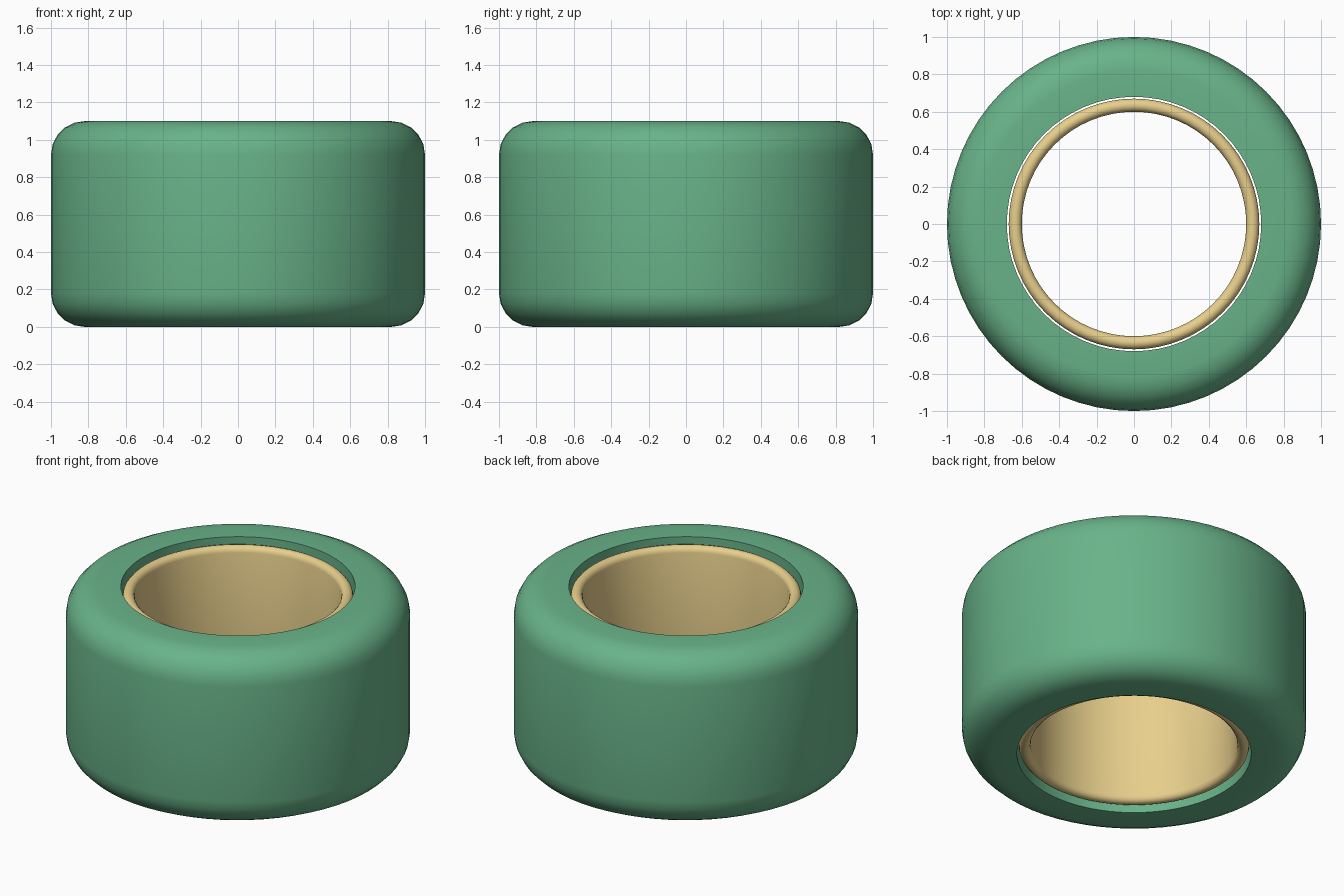
import bpy, math

if "Cube" in bpy.data.objects:
    bpy.data.objects.remove(bpy.data.objects["Cube"])

SIDES = 64
HEIGHT = 1.10


def lathe(name, half_profile, color, angle):
    """Revolve a closed (radius, z) profile; upper half is mirrored to the bottom."""
    lower = [(r, HEIGHT - z) for r, z in reversed(half_profile)]
    profile = half_profile + lower
    n = len(profile)
    verts, faces = [], []
    for i in range(SIDES):
        a = 2 * math.pi * i / SIDES
        verts += [(r * math.cos(a), r * math.sin(a), z) for r, z in profile]
    for i in range(SIDES):
        j = (i + 1) % SIDES
        for k in range(n):
            m = (k + 1) % n
            faces.append((i * n + k, i * n + m, j * n + m, j * n + k))
    mesh = bpy.data.meshes.new(name)
    mesh.from_pydata(verts, [], faces)
    mesh.flip_normals()
    mesh.update()
    obj = bpy.data.objects.new(name, mesh)
    bpy.context.collection.objects.link(obj)
    mat = bpy.data.materials.new(name + "_color")
    mat.diffuse_color = color
    mat.use_nodes = True
    mat.node_tree.nodes["Principled BSDF"].inputs["Base Color"].default_value = mat.diffuse_color
    mesh.materials.append(mat)
    bpy.ops.object.select_all(action='DESELECT')
    obj.select_set(True)
    bpy.context.view_layer.objects.active = obj
    bpy.ops.object.shade_smooth_by_angle(angle=math.radians(angle))
    # make sure normals face outward
    import bmesh
    bm = bmesh.new()
    bm.from_mesh(mesh)
    bmesh.ops.recalc_face_normals(bm, faces=bm.faces)
    bm.to_mesh(mesh)
    bm.free()
    return obj


def arc(cr, cz, rr, rz, start, end, steps):
    """Points along an elliptical arc in the (radius, z) plane."""
    out = []
    for i in range(steps + 1):
        t = math.radians(start + (end - start) * i / steps)
        out.append((cr + rr * math.cos(t), cz + rz * math.sin(t)))
    return out


# Green roll: sharp inner bore, rounded outer shoulders
lathe("tape_roll", [(0.68, HEIGHT)] + arc(0.82, 0.92, 0.18, 0.18, 90, 0, 5),
      (0.14, 0.45, 0.25, 1), 35)

# Tan core ring: slightly recessed with rounded rims, loose inside the roll
lathe("inner_core", arc(0.635, 1.035, 0.035, 0.035, 180, 0, 6),
      (0.80, 0.62, 0.26, 1), 40)
